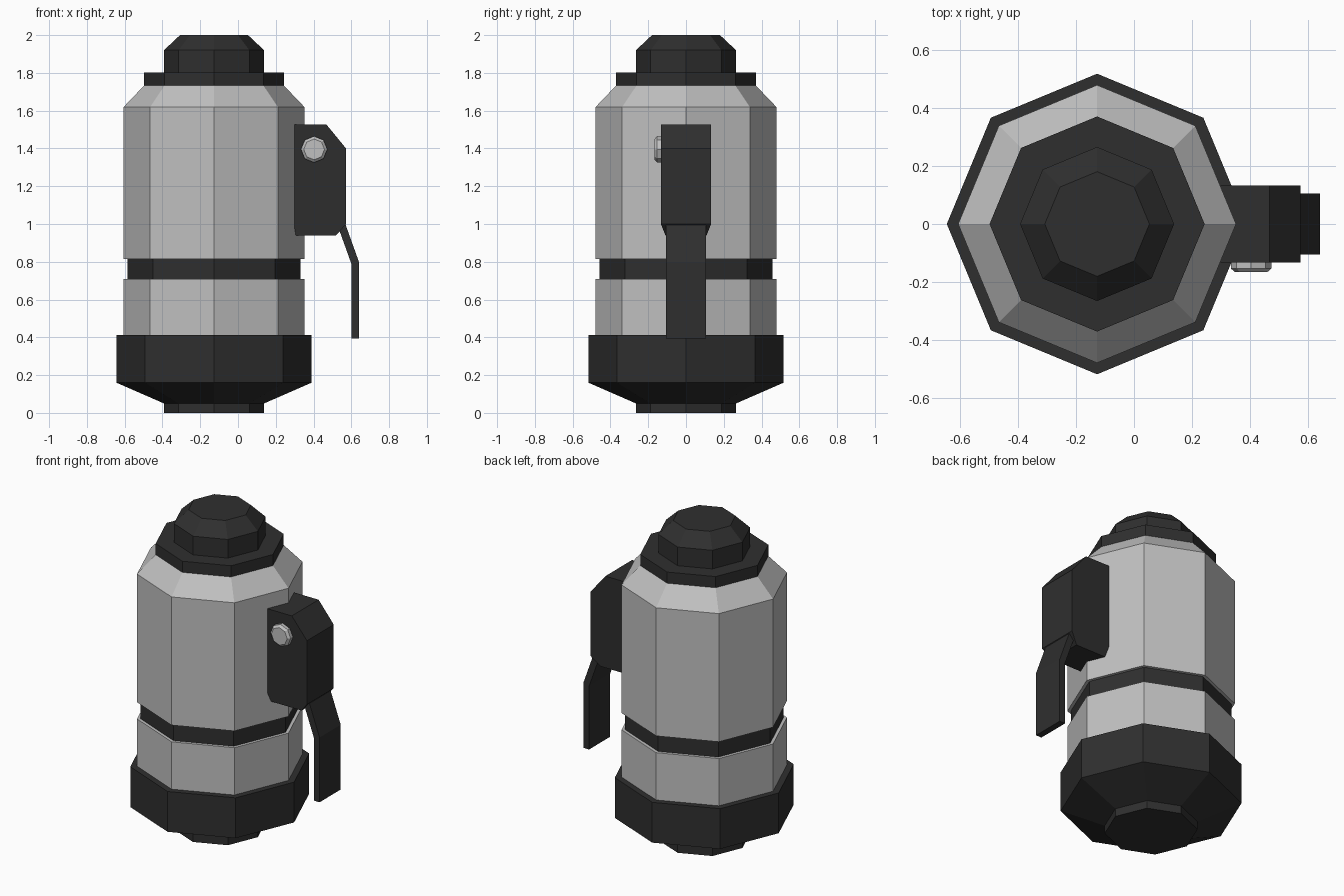
import bpy, bmesh, math
from mathutils import Matrix, Vector

if "Cube" in bpy.data.objects:
    bpy.data.objects.remove(bpy.data.objects["Cube"])


def material(name, v):
    m = bpy.data.materials.new(name)
    m.diffuse_color = (v, v, v, 1)
    m.use_nodes = True
    m.node_tree.nodes["Principled BSDF"].inputs["Base Color"].default_value = m.diffuse_color
    return m


GREY = material("light grey metal", 0.53)
DARK = material("dark grey plastic", 0.028)
CX = -0.127  # axis of the flask


def finish(name, bm, mat):
    bmesh.ops.recalc_face_normals(bm, faces=bm.faces)
    me = bpy.data.meshes.new(name)
    bm.to_mesh(me)
    bm.free()
    me.materials.append(mat)
    ob = bpy.data.objects.new(name, me)
    bpy.context.collection.objects.link(ob)
    return ob


def lathe(name, profile, mat, place, sides=8):
    """Closed solid from stacked rings of (radius, height)."""
    bm = bmesh.new()
    rings = []
    for r, z in profile:
        rings.append([bm.verts.new(place @ Vector((
            r * math.cos(math.tau * i / sides),
            r * math.sin(math.tau * i / sides), z))) for i in range(sides)])
    for a, b in zip(rings, rings[1:]):
        for i in range(sides):
            j = (i + 1) % sides
            bm.faces.new((a[i], a[j], b[j], b[i]))
    bm.faces.new(rings[0])
    bm.faces.new(rings[-1])
    return finish(name, bm, mat)


def slab(name, outline, half, mat):
    """Side outline of (x, z, ...) extruded across y; half(z) is the half width."""
    bm = bmesh.new()
    sides = [[bm.verts.new((x, s * half(z), z)) for x, z in outline] for s in (-1, 1)]
    n = len(outline)
    for i in range(n):
        j = (i + 1) % n
        bm.faces.new((sides[0][i], sides[0][j], sides[1][j], sides[1][i]))
    for f in sides:
        bm.faces.new(f)
    return finish(name, bm, mat)


axis = Matrix.Translation((CX, 0, 0))

# Flask, bottom to top
lathe("base", [(0.265, 0), (0.265, 0.05), (0.517, 0.16), (0.517, 0.413)], DARK, axis)
lathe("lower_body", [(0.478, 0.413), (0.478, 0.71)], GREY, axis)
lathe("groove_band", [(0.458, 0.71), (0.458, 0.815)], DARK, axis)
lathe("upper_body", [(0.478, 0.815), (0.478, 1.62), (0.368, 1.735)], GREY, axis)
lathe("collar", [(0.37, 1.733), (0.37, 1.803)], DARK, axis)
lathe("cap", [(0.265, 1.803), (0.265, 1.92), (0.18, 2.0)], DARK, axis)

# Lever housing, tapering at its lower end
slab("lever_housing",
     [(0.298, 0.938), (0.298, 1.0), (0.298, 1.528), (0.467, 1.528),
      (0.572, 1.40), (0.572, 1.0), (0.518, 0.938)],
     lambda z: 0.133 if z > 0.99 else 0.108, DARK)

# Bent lever
slab("lever",
     [(0.53, 0.985), (0.57, 0.995), (0.64, 0.80), (0.64, 0.393),
      (0.60, 0.393), (0.60, 0.79)],
     lambda z: 0.105, DARK)

# Bolt on the front of the housing
bolt_place = Matrix.Translation((0.403, -0.13, 1.395)) @ Matrix.Rotation(math.pi / 2, 4, 'X')
lathe("bolt", [(0.07, 0), (0.07, 0.023), (0.055, 0.036)], GREY, bolt_place)
